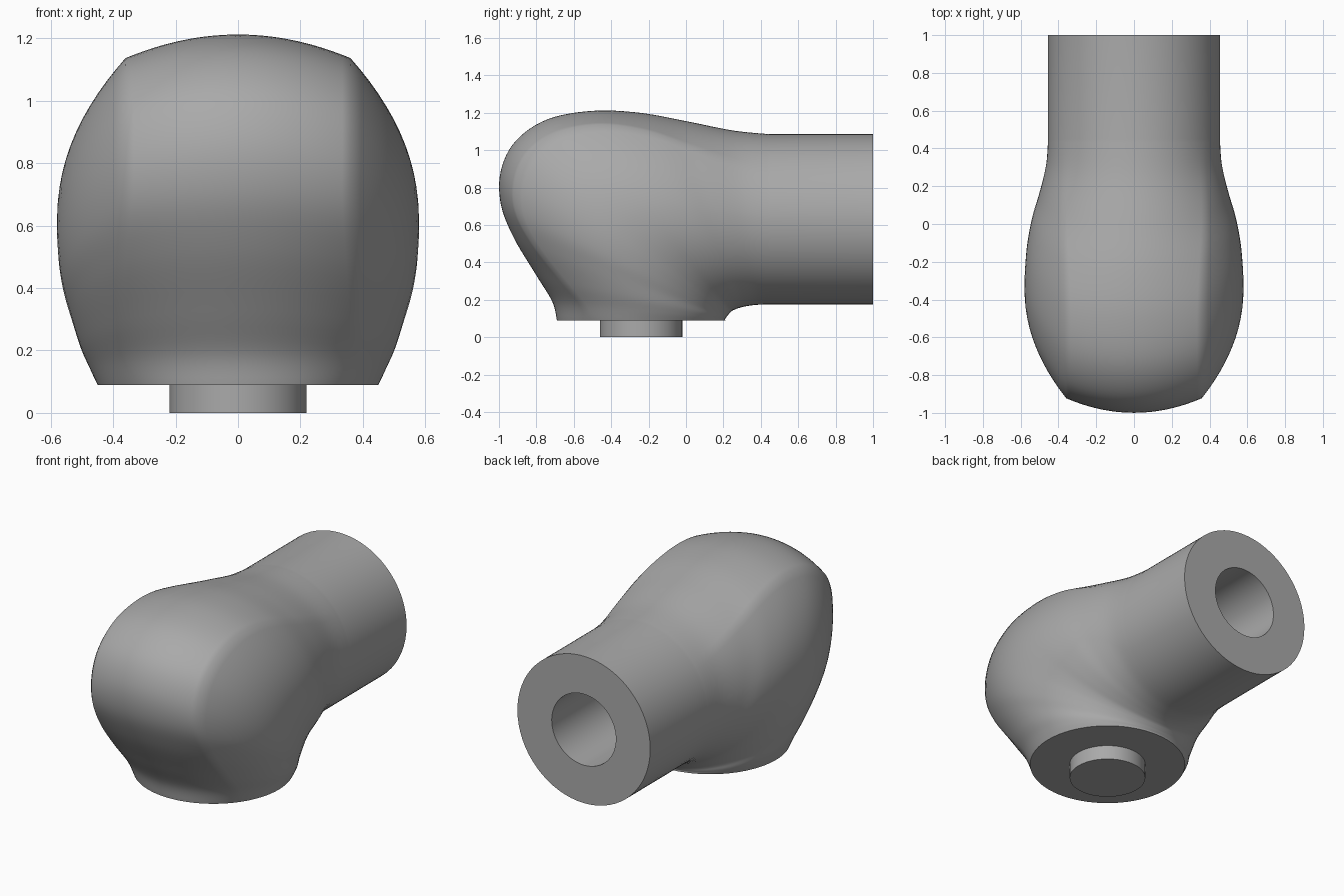
import bpy, bmesh
from math import sin, cos, pi, asin
from mathutils import Vector

if "Cube" in bpy.data.objects:
    bpy.data.objects.remove(bpy.data.objects["Cube"])

grey = bpy.data.materials.new("plain grey")
grey.use_nodes = True
colour = (0.4, 0.4, 0.4, 1)
grey.diffuse_color = colour
grey.node_tree.nodes["Principled BSDF"].inputs["Base Color"].default_value = colour

# Elbow stations: outer y, outer z, inner y, inner z, half width, squareness
STATIONS = [
    (0.45, 1.085, 0.45, 0.175, 0.455, 0), (0.25, 1.105, 0.38, 0.173, 0.465, 0.15),
    (0, 1.155, 0.32, 0.165, 0.5, 0.5), (-0.25, 1.2, 0.28, 0.155, 0.54, 0.85),
    (-0.5, 1.21, 0.255, 0.145, 0.565, 1), (-0.74, 1.165, 0.243, 0.138, 0.577, 1),
    (-0.91, 1.05, 0.235, 0.13, 0.58, 1), (-0.99, 0.89, 0.228, 0.122, 0.575, 1),
    (-0.99, 0.71, 0.222, 0.115, 0.56, 1), (-0.92, 0.53, 0.217, 0.108, 0.535, 0.85),
    (-0.8, 0.33, 0.213, 0.103, 0.505, 0.55), (-0.715, 0.19, 0.21, 0.098, 0.475, 0.25),
    (-0.69, 0.09, 0.21, 0.09, 0.45, 0)]
CREASE, DEPTH = 0.36, 0.09
LOW, SIDE, CROWN = 16, 12, 14


def spline(p, u):
    """Smooth curve through the stations."""
    i = min(int(u), len(p) - 2)
    t = u - i
    a, b, c, d = [Vector(p[min(max(k, 0), len(p) - 1)]) for k in range(i - 1, i + 3)]
    return b + ((c - a) + ((2 * a - 5 * b + 4 * c - d) + (3 * b - a - 3 * c + d) * t) * t) * t / 2


def half_section(width, squareness, depth):
    """(x, t) from inner edge to outer edge: a circle blended to a creased shape."""
    kink = pi - asin(0.8)
    pts = []
    for k in range(LOW + SIDE + CROWN + 1):
        if k <= LOW:
            a = pi / 2 * k / LOW
            x, t = width * sin(a), (1 - cos(a)) / 2
        elif k <= LOW + SIDE:
            u = (k - LOW) / SIDE
            a = pi / 2 + (kink - pi / 2) * u
            x, t = width - (width - CREASE) * u * u, 0.5 + (0.5 - depth) * u
        else:
            v = (k - LOW - SIDE) / CROWN
            a = kink + (pi - kink) * v
            x, t = CREASE * (1 - v), 1 - depth * (1 - v) ** 2
        round_x, round_t = width * sin(a), (1 - cos(a)) / 2
        pts.append((round_x + (x - round_x) * squareness, round_t + (t - round_t) * squareness))
    return pts


def section(station):
    oy, oz, iy, iz, width, sq = station
    outer, inner = Vector((0, oy, oz)), Vector((0, iy, iz))
    half = half_section(width, sq, DEPTH / (outer - inner).length)
    full = half + [(-x, t) for x, t in half[-2:0:-1]]
    return [inner.lerp(outer, t) + Vector((x, 0, 0)) for x, t in full]


def finish(bm, name):
    bmesh.ops.recalc_face_normals(bm, faces=bm.faces)
    mesh = bpy.data.meshes.new(name)
    bm.to_mesh(mesh)
    bm.free()
    obj = bpy.data.objects.new(name, mesh)
    bpy.context.collection.objects.link(obj)
    mesh.materials.append(grey)
    bpy.ops.object.select_all(action='DESELECT')
    obj.select_set(True)
    bpy.context.view_layer.objects.active = obj
    bpy.ops.object.shade_smooth_by_angle(angle=0.7)


# Elbow body: bore, end ring, straight tube, then the bulging bend down to the base
STEPS = 6
tube = section(STATIONS[0])
axis = Vector((0, 0.45, 0.63))


def tube_ring(y, radius):
    return [Vector((0, y, 0.63)) + (p - axis) * radius / 0.455 for p in tube]


rings = [tube_ring(0.3, 0.22), tube_ring(1, 0.22), tube_ring(1, 0.455)]
rings += [section(spline(STATIONS, i / STEPS)) for i in range((len(STATIONS) - 1) * STEPS + 1)]
bm = bmesh.new()
loops = [[bm.verts.new(p) for p in ring] for ring in rings]
for a, b in zip(loops, loops[1:]):
    for k in range(len(a)):
        n = (k + 1) % len(a)
        bm.faces.new((a[k], a[n], b[n], b[k]))
bm.faces.new(loops[0])
bm.faces.new(loops[-1])
finish(bm, "elbow_body")

# Round peg under the base
bm = bmesh.new()
bmesh.ops.create_cone(bm, cap_ends=True, segments=64, radius1=0.22, radius2=0.22, depth=0.1)
bmesh.ops.translate(bm, verts=bm.verts, vec=(0, -0.24, 0.05))
finish(bm, "base_peg")
